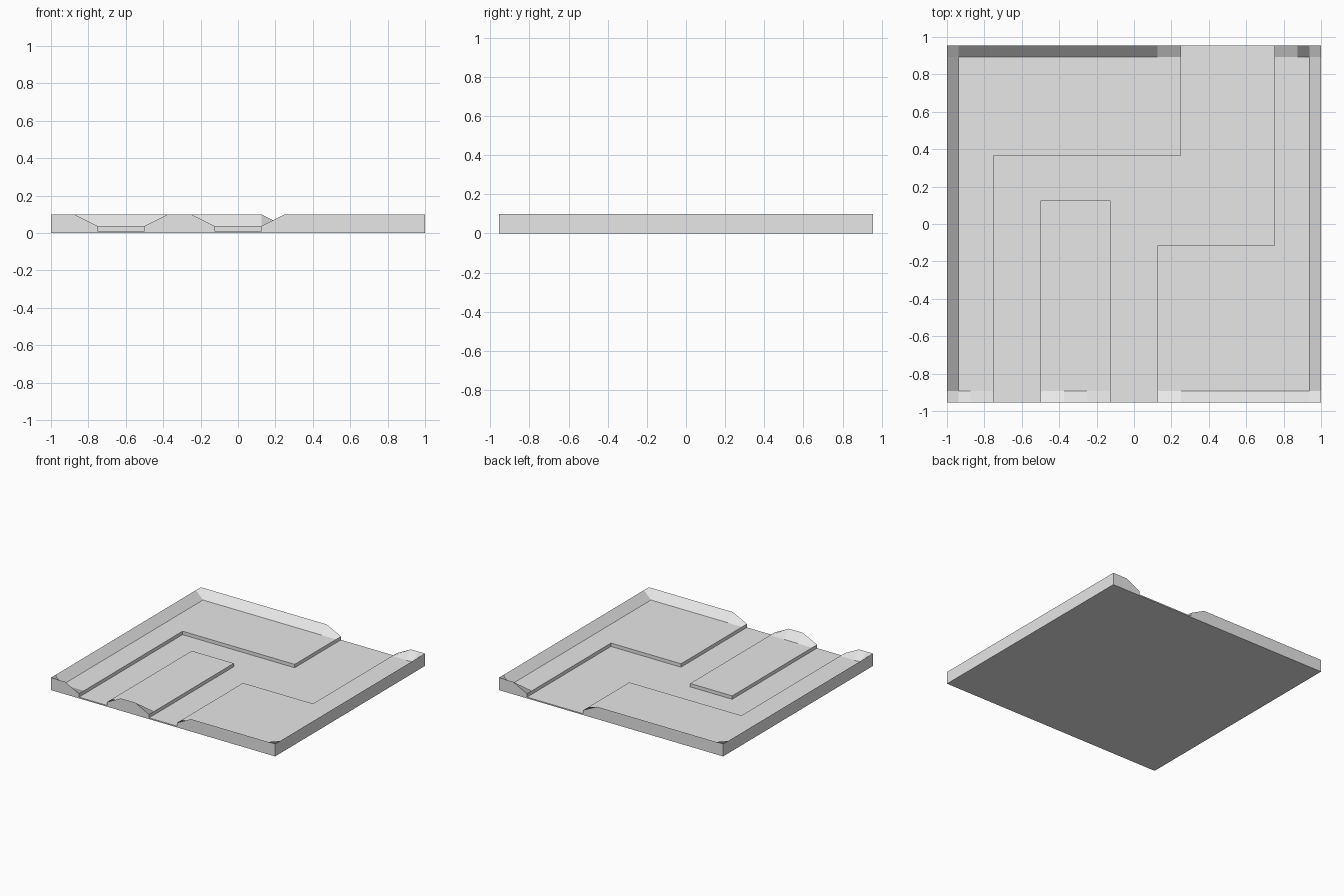
import bpy
import bmesh

cube = bpy.data.objects.get("Cube")
if cube:
    bpy.data.objects.remove(cube, do_unlink=True)

X, Y = 1.0, 0.955          # half size of the tile
XI, YI = 0.9375, 0.8925    # inner foot of the sloped rim
FLOOR, LAND, RIM = 0.01, 0.0375, 0.1

stone = bpy.data.materials.new("plain grey")
stone.use_nodes = True
stone.diffuse_color = (0.8, 0.8, 0.8, 1)
stone.node_tree.nodes["Principled BSDF"].inputs["Base Color"].default_value = (0.8, 0.8, 0.8, 1)


def finish(name, bm):
    bmesh.ops.recalc_face_normals(bm, faces=bm.faces)
    mesh = bpy.data.meshes.new(name)
    bm.to_mesh(mesh)
    bm.free()
    mesh.materials.append(stone)
    obj = bpy.data.objects.new(name, mesh)
    bpy.context.collection.objects.link(obj)


def edge(x, side, height=RIM):
    """Rim section on the front (-1) or back (+1) border."""
    return (x, side * Y), height, (x, side * YI)


def corner(sx, sy):
    """Three rim sections that turn a corner around one inner point."""
    foot = (sx * XI, sy * YI)
    return [((sx * XI, sy * Y), RIM, foot),
            ((sx * X, sy * Y), RIM, foot),
            ((sx * X, sy * YI), RIM, foot)]


def raised_land(name, rim, path_edge):
    """Raised ground bordered by a sloped rim and by the sunken path."""
    bm = bmesh.new()
    cache = {}

    def vert(p, z):
        key = (*p, z)
        if key not in cache:
            cache[key] = bm.verts.new(key)
        return cache[key]

    def face(points):
        verts = list(dict.fromkeys(vert(p, z) for p, z in points))
        if len(verts) > 2:
            bm.faces.new(verts)

    # Outer walls and path walls
    ring = [(p, h) for p, h, _ in rim]
    ring += [(p, LAND) for p in [rim[-1][2], *path_edge, rim[0][2]]]
    for (a, ha), (b, hb) in zip(ring, ring[1:] + ring[:1]):
        face([(a, FLOOR), (b, FLOOR), (b, hb), (a, ha)])
    face([(p, FLOOR) for p, _ in ring])

    # Rim slopes, with one four-sided facet at each corner
    i = 0
    while i < len(rim) - 1:
        (a, ha, fa), (b, hb, fb) = rim[i], rim[i + 1]
        if fa == fb:
            c, hc, _ = rim[i + 2]
            face([(a, ha), (b, hb), (c, hc), (fa, LAND)])
            i += 2
        else:
            face([(a, ha), (b, hb), (fb, LAND), (fa, LAND)])
            i += 1

    # Level ground
    face([(p, LAND) for p in [f for _, _, f in rim] + path_edge])
    finish(name, bm)


# Thin slab that forms the path floor
slab = bmesh.new()
bmesh.ops.create_cube(slab, size=1)
for v in slab.verts:
    v.co = (v.co.x * 2 * X, v.co.y * 2 * Y, (v.co.z + 0.5) * FLOOR)
finish("path_floor", slab)

# Ground right of the path, seen on -x
raised_land("outer_ground",
            [edge(-0.75, -1, LAND), edge(-0.875, -1)] + corner(-1, -1)
            + corner(-1, 1)[::-1] + [edge(0.125, 1), edge(0.25, 1, LAND)],
            [(0.25, 0.365), (-0.75, 0.365)])

# Strip of ground between the two path branches
raised_land("middle_ground",
            [edge(-0.5, -1, LAND), edge(-0.375, -1),
             edge(-0.25, -1), edge(-0.125, -1, LAND)],
            [(-0.125, 0.125), (-0.5, 0.125)])

# Ground on the +x side
raised_land("inner_ground",
            [edge(0.125, -1, LAND), edge(0.25, -1)] + corner(1, -1)
            + corner(1, 1)[::-1] + [edge(0.875, 1), edge(0.75, 1, LAND)],
            [(0.75, -0.115), (0.125, -0.115)])
